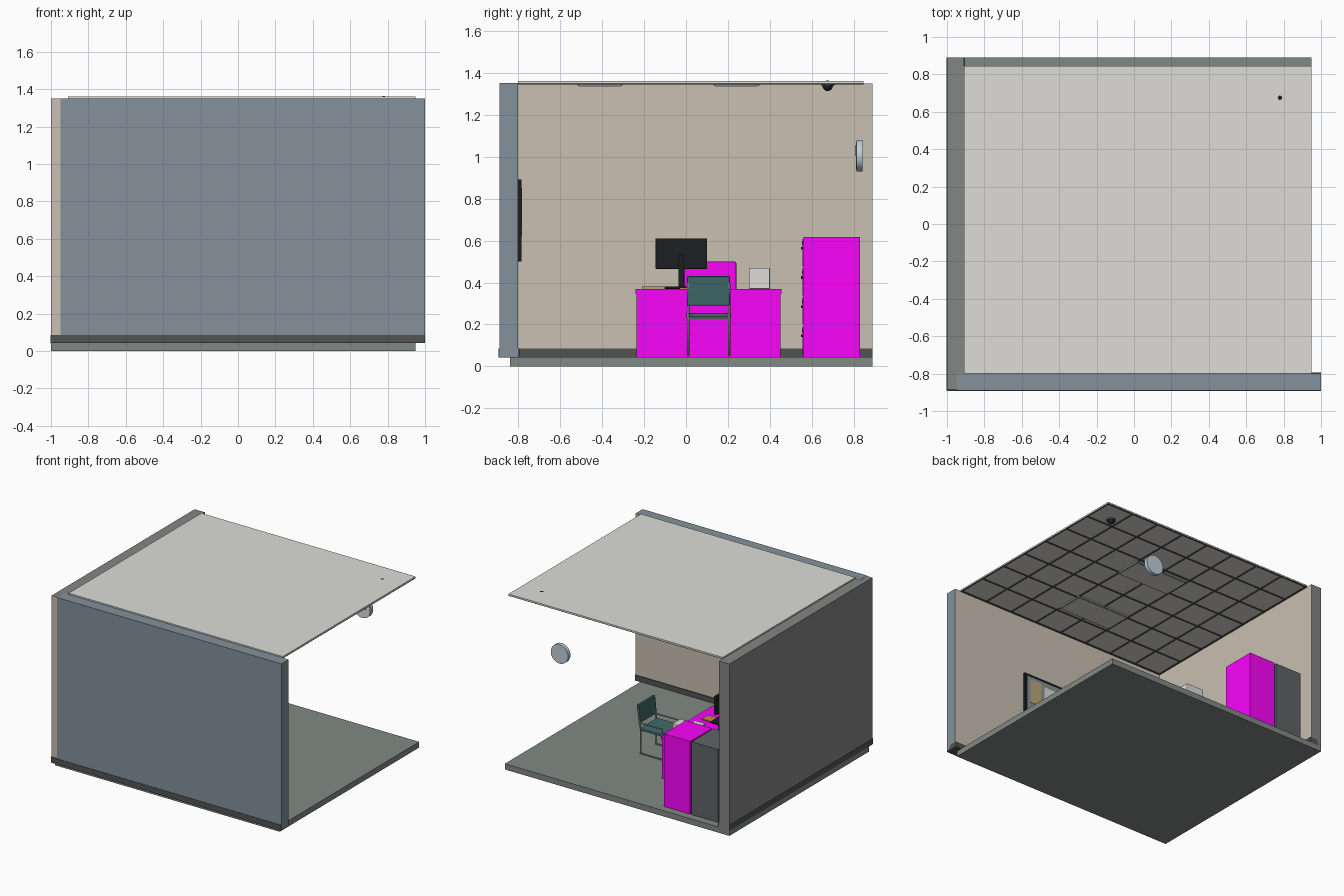
import bpy, math
from mathutils import Vector

if "Cube" in bpy.data.objects:
    bpy.data.objects.remove(bpy.data.objects["Cube"])

mats = {}
def mat(name, r, g, b):
    m = bpy.data.materials.new(name)
    m.diffuse_color = tuple((c / 255) ** 2.2 for c in (r, g, b)) + (1,)
    m.use_nodes = True
    m.node_tree.nodes["Principled BSDF"].inputs["Base Color"].default_value = m.diffuse_color
    mats[name] = m
for n, c in {"slate": (130, 144, 153), "beige": (200, 190, 175), "dark": (82, 84, 84), "grey": (130, 133, 130),
             "floor": (128, 136, 132), "white": (220, 219, 215), "magenta": (250, 12, 250), "black": (34, 36, 38),
             "teal": (66, 106, 106), "metal": (150, 152, 152), "orange": (200, 130, 80), "tan": (185, 165, 120),
             "steel": (95, 100, 102), "glass": (190, 205, 215)}.items():
    mat(n, *c)

def box(name, x, y, z, m, bevel=0):
    """Box from (min, max) ranges."""
    bpy.ops.mesh.primitive_cube_add(size=1, location=[(a + b) / 2 for a, b in (x, y, z)])
    o = bpy.context.object
    o.name = name
    o.scale = [b - a for a, b in (x, y, z)]
    bpy.ops.object.transform_apply(location=False, rotation=False, scale=True)
    o.data.materials.append(mats[m])
    if bevel:
        b = o.modifiers.new("bevel", "BEVEL")
        b.width, b.segments = bevel, 2
    return o

def paint(o, m, *normals):
    """Give the faces pointing along the normals another colour."""
    o.data.materials.append(mats[m])
    for p in o.data.polygons:
        if any(p.normal.dot(Vector(n)) > .9 for n in normals):
            p.material_index = len(o.data.materials) - 1

def cyl(name, loc, r, h, m, rot=(0, 0, 0), n=32):
    bpy.ops.mesh.primitive_cylinder_add(vertices=n, radius=r, depth=h, location=loc, rotation=rot)
    o = bpy.context.object
    o.name = name
    o.data.materials.append(mats[m])
    bpy.ops.object.shade_smooth_by_angle()
    return o

def tube(name, pts, r, m):
    c = bpy.data.curves.new(name, "CURVE")
    c.dimensions, c.bevel_depth, c.bevel_resolution = "3D", r, 2
    s = c.splines.new("POLY")
    s.points.add(len(pts) - 1)
    for p, q in zip(s.points, pts):
        p.co = (*q, 1)
    o = bpy.data.objects.new(name, c)
    c.materials.append(mats[m])
    bpy.context.collection.objects.link(o)

# Room shell
box("floor", (-1, .95), (-.84, .89), (0, .045), "floor")
w = box("left_wall", (-1, -.91), (-.885, .89), (.045, 1.349), "beige")
paint(w, "grey", (-1, 0, 0), (0, 0, 1), (0, 1, 0))
w = box("front_wall", (-.95, 1), (-.89, -.80), (.045, 1.35), "slate")
paint(w, "beige", (0, 1, 0))
box("front_skirting", (-1, 1), (-.893, -.793), (.042, .085), "dark")
box("left_skirting", (-1.002, -.903), (-.89, .89), (.042, .085), "dark")

# Ceiling with tile grid and light panels
box("ceiling", (-.91, .95), (-.80, .845), (1.35, 1.36), "white")
for i in range(9):
    x = -.904 + i * .231
    box("ceiling_bar_long", (x - .006, x + .006), (-.80, .845), (1.345, 1.351), "dark")
for i in range(8):
    y = -.794 + i * .233
    box("ceiling_bar_cross", (-.91, .95), (y - .006, y + .006), (1.345, 1.351), "dark")
for y in (-.41, .24):
    box("light_frame", (-.2, .26), (y - .11, y + .11), (1.338, 1.351), "metal")
    box("light_diffuser", (-.19, .25), (y - .1, y + .1), (1.335, 1.345), "white")

# Dome camera
bpy.ops.mesh.primitive_uv_sphere_add(segments=24, ring_count=12, radius=.025, location=(.78, .675, 1.338))
bpy.context.object.name = "dome_camera"
bpy.context.object.data.materials.append(mats["black"])
bpy.ops.object.shade_smooth_by_angle()
cyl("dome_base", (.78, .675, 1.346), .032, .014, "dark")

# Wall clock
R = (math.pi / 2, 0, 0)
cyl("clock_body", (.51, .827, 1.005), .075, .03, "glass", R, 48)
cyl("clock_face", (.51, .811, 1.005), .066, .003, "white", R, 48)
box("clock_minute_hand", (.508, .512), (.807, .81), (1.005, 1.055), "black")
box("clock_hour_hand", (.51, .545), (.807, .81), (1.003, 1.007), "black")

# Notice board on the front wall
box("board_frame", (-.36, .36), (-.80, -.785), (.5, .89), "black")
box("board_panel", (-.34, .34), (-.79, -.783), (.52, .87), "slate")
for i, (a, b, z0, z1, m) in enumerate([(.21, .31, .66, .85, "tan"), (.03, .18, .64, .83, "white"),
                                       (-.12, -.01, .66, .84, "tan"), (-.3, -.16, .62, .82, "white")]):
    box("notice", (a, b), (-.785, -.781), (z0, z1), m)

# Desk
box("desk_top", (-.5, -.1), (-.24, .455), (.345, .37), "magenta")
box("desk_front_panel", (-.125, -.105), (-.235, .45), (.045, .345), "magenta")
for y in (-.235, .43):
    box("desk_side", (-.49, -.105), (y, y + .02), (.045, .345), "magenta")
box("desk_drawers", (-.48, -.125), (.25, .43), (.06, .345), "magenta")

# Monitor, keyboard and desk items
box("monitor", (-.335, -.31), (-.145, .1), (.465, .61), "black", .003)
box("monitor_neck", (-.315, -.295), (-.035, -.01), (.375, .53), "black")
box("monitor_base", (-.36, -.25), (-.11, .06), (.37, .38), "black", .003)
box("keyboard", (-.47, -.39), (-.14, .08), (.37, .38), "black")
box("folder", (-.3, -.18), (-.21, -.1), (.37, .38), "tan")
box("notebook", (-.25, -.17), (-.03, .05), (.37, .377), "orange")
box("paper_stack", (-.24, -.15), (.1, .2), (.37, .376), "white")
box("printer", (-.31, -.16), (.3, .4), (.37, .47), "white", .004)
cyl("mug", (-.4, .145, .395), .018, .05, "black")

# Office chair behind the desk
box("office_chair_back", (-.71, -.68), (-.01, .24), (.28, .5), "magenta", .008)
box("office_chair_seat", (-.7, -.5), (0, .23), (.22, .255), "magenta", .008)
cyl("office_chair_post", (-.6, .115, .15), .015, .15, "black")
for i in range(5):
    a = i * math.tau / 5
    tube("office_chair_foot", [(-.6, .115, .085), (-.6 + .11 * math.cos(a), .115 + .11 * math.sin(a), .06)], .01, "black")

# Visitor chair
box("visitor_seat", (.05, .25), (.0, .215), (.235, .255), "teal", .006)
back = box("visitor_back", (.255, .275), (.005, .21), (.29, .43), "teal", .006)
back.rotation_euler.y = math.radians(6)
for y in (.01, .205):
    tube("visitor_frame", [(.275, y, .4), (.25, y, .24), (.25, y, .052), (.06, y, .052), (.06, y, .29), (.26, y, .29)], .006, "metal")
for x in (.06, .25):
    tube("visitor_crossbar", [(x, .01, .23), (x, .205, .23)], .005, "metal")

# Filing cabinets, drawers facing forward
for x, m in ((-.505, "magenta"), (-.745, "steel")):
    box("cabinet", (x - .113, x + .115), (.56, .83), (.045, .617), m)
    for i in range(4):
        z = .06 + i * .139
        box("drawer_front", (x - .103, x + .103), (.556, .562), (z, z + .131), m)
        box("drawer_handle", (x - .035, x + .035), (.547, .557), (z + .08, z + .092), "black")
        box("label_holder", (x - .025, x + .025), (.553, .557), (z + .102, z + .12), "metal")
